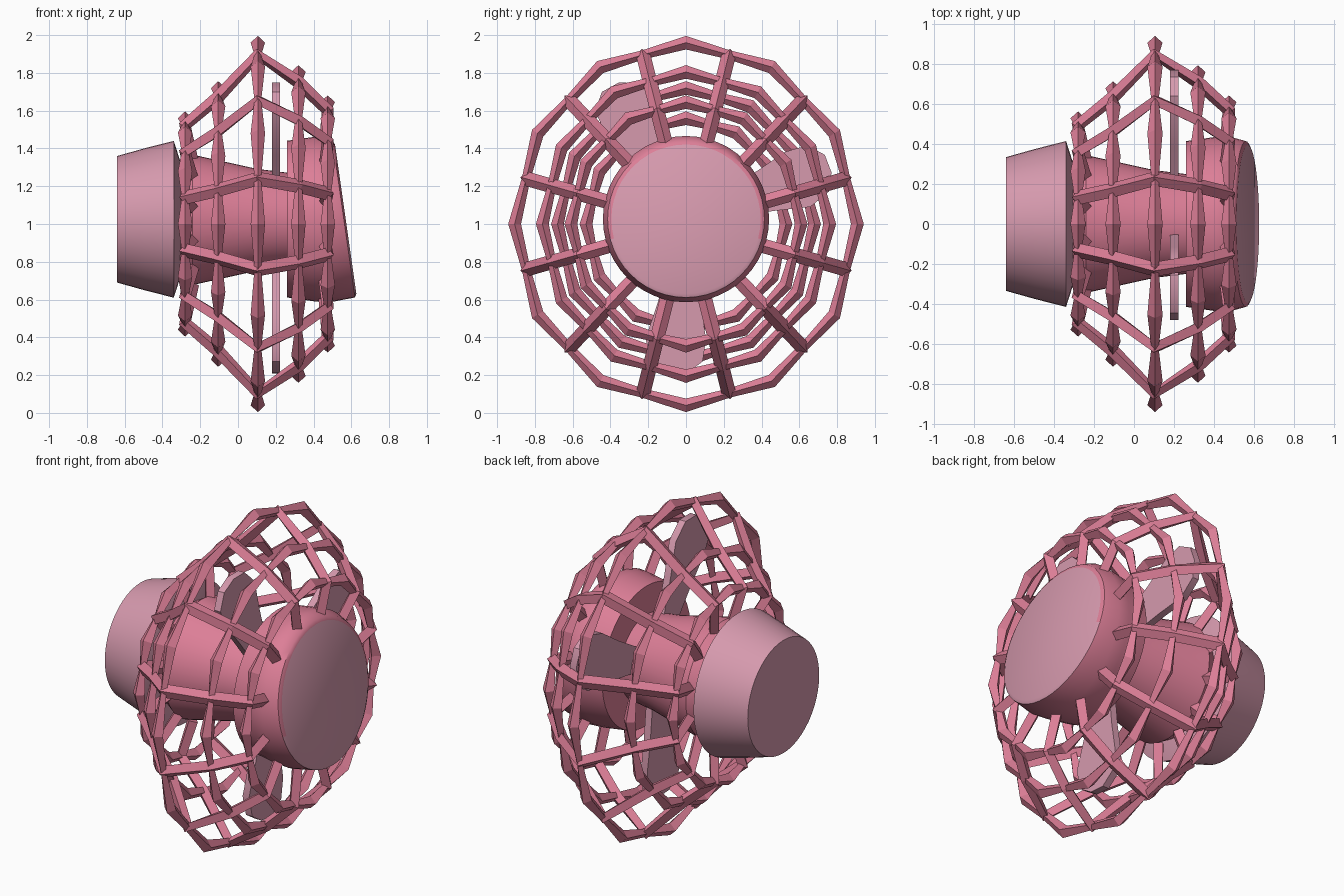
import bpy, bmesh, math
from math import sin, cos, pi, radians
from mathutils import Vector

if "Cube" in bpy.data.objects:
    bpy.data.objects.remove(bpy.data.objects["Cube"])

YS = 0.945  # cage is slightly narrower across than tall


def material(name, col):
    m = bpy.data.materials.new(name)
    m.diffuse_color = (*col, 1)
    m.use_nodes = True
    m.node_tree.nodes["Principled BSDF"].inputs["Base Color"].default_value = m.diffuse_color
    return m


ROSE = material("rose pink", (0.72, 0.21, 0.31))
DUSTY = material("dusty pink", (0.67, 0.32, 0.42))


def finish(name, bm, mats, smooth=None):
    bmesh.ops.recalc_face_normals(bm, faces=bm.faces[:])
    me = bpy.data.meshes.new(name)
    bm.to_mesh(me)
    bm.free()
    ob = bpy.data.objects.new(name, me)
    bpy.context.collection.objects.link(ob)
    for m in mats:
        me.materials.append(m)
    if smooth:
        bpy.context.view_layer.objects.active = ob
        ob.select_set(True)
        bpy.ops.object.shade_smooth_by_angle(angle=radians(smooth))
        ob.select_set(False)
    return ob


def bridge(bm, sections, closed=False):
    loops = [[bm.verts.new(p) for p in s] for s in sections]
    n = len(loops[0])
    for i in range(len(loops) - (0 if closed else 1)):
        a, b = loops[i], loops[(i + 1) % len(loops)]
        for j in range(n):
            k = (j + 1) % n
            bm.faces.new((a[j], a[k], b[k], b[j]))
    if not closed:
        bm.faces.new(loops[0])
        bm.faces.new(loops[-1])


def lathe(profile, zc, slant=0, n=48):
    # profile points are (x, radius, share of slant)
    bm = bmesh.new()
    bridge(bm, [[(x - slant * f * r * cos(2 * pi * i / n), r * sin(2 * pi * i / n),
                  zc + r * cos(2 * pi * i / n)) for i in range(n)] for x, r, f in profile])
    return bm


# cage rings: diamond section, thick at the corners and thin at the struts
def on_cage(x, r, a):
    return Vector((x, r * sin(a) * YS, 1 + r * cos(a)))


RINGS = [(-0.28, 0.56), (-0.105, 0.72), (0.105, 0.96), (0.32, 0.805), (0.475, 0.645)]
bm = bmesh.new()
for x, r in RINGS:
    secs = []
    for i in range(24):
        a = 2 * pi * i / 24
        rr, h = (r, 0.038) if i % 2 == 0 else (r * cos(pi / 12), 0.018)
        v = min(h, 0.036) if i % 2 == 0 else 0.024
        secs.append([on_cage(x + h, rr, a), on_cage(x, rr + v, a),
                     on_cage(x - h, rr, a), on_cage(x, rr - v, a)])
    bridge(bm, secs, True)
finish("cage_rings", bm, [ROSE])

# cage struts, midway between ring corners
PATH = [(-0.24, 0.33)] + [(x, r * cos(pi / 12)) for x, r in RINGS] + [(0.46, 0.41)]
bm = bmesh.new()
for k in range(12):
    a = 2 * pi * (k + 0.5) / 12
    side = Vector((0, cos(a), -sin(a)))
    secs = []
    for i, (x, r) in enumerate(PATH):
        p, q = PATH[max(i - 1, 0)], PATH[min(i + 1, len(PATH) - 1)]
        t = Vector((q[0] - p[0], q[1] - p[1])).normalized() * 0.034
        c = on_cage(x, r, a)
        secs.append([c + side * 0.038, on_cage(x - t.y, r + t.x, a),
                     c - side * 0.038, on_cage(x + t.y, r - t.x, a)])
    bridge(bm, secs)
finish("cage_struts", bm, [ROSE])

# motor housing at the back
finish("motor_cap", lathe([(-0.64, 0.335, 0), (-0.49, 0.377, 0), (-0.34, 0.415, 0),
                           (-0.30, 0.29, 0)], 1.025), [DUSTY], 35)
# tapered body behind the blades
finish("motor_body", lathe([(-0.33, 0.29, 0), (-0.30, 0.31, 0), (-0.24, 0.345, 0),
                            (0.10, 0.27, 0), (0.30, 0.245, 0)], 1.022), [ROSE], 35)

# front hub with a slanted face
ob = finish("front_hub", lathe([(0.26, 0.415, 0), (0.40, 0.435, 0), (0.47, 0.44, 0.3),
                                (0.56, 0.415, 1), (0.57, 0.395, 1)], 1.026, 0.143), [ROSE, DUSTY], 35)
for f in ob.data.polygons:
    if f.normal.x > 0.9:
        f.material_index = 1

# three flat fan blades
OUTLINE = [(0.22, -0.07), (0.45, -0.12), (0.64, -0.17), (0.76, -0.13), (0.81, -0.04),
           (0.81, 0.06), (0.74, 0.14), (0.62, 0.15), (0.45, 0.11), (0.22, 0.07)]
for k, deg in enumerate((119, 21, 266)):
    a = radians(deg)
    bm = bmesh.new()
    bridge(bm, [[(x, u * cos(a) - v * sin(a), 1.02 + u * sin(a) + v * cos(a))
                 for u, v in OUTLINE] for x in (0.18, 0.222)])
    finish("fan_blade_%d" % (k + 1), bm, [DUSTY], 40)
